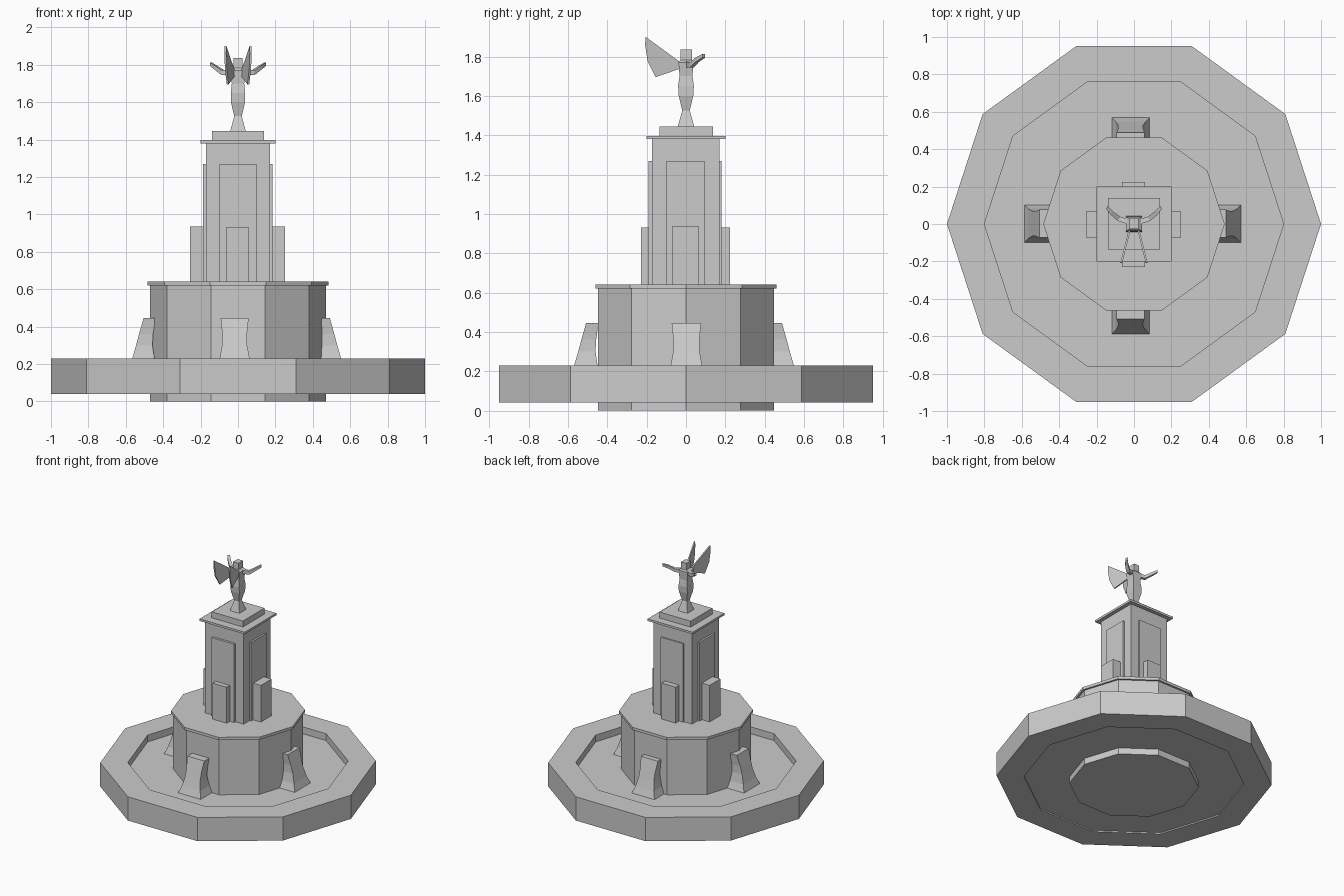
import bpy, bmesh, math
from mathutils import Matrix, Vector

if "Cube" in bpy.data.objects:
    bpy.data.objects.remove(bpy.data.objects["Cube"])


def finish(bm, name):
    bmesh.ops.recalc_face_normals(bm, faces=bm.faces)
    me = bpy.data.meshes.new(name)
    bm.to_mesh(me)
    bm.free()
    ob = bpy.data.objects.new(name, me)
    bpy.context.collection.objects.link(ob)
    return ob


def loft(name, rings, matrix=Matrix()):
    """Skin a list of equal-length point rings and cap both ends."""
    bm = bmesh.new()
    vs = [[bm.verts.new(matrix @ Vector(p)) for p in r] for r in rings]
    n = len(vs[0])
    for a, b in zip(vs, vs[1:]):
        for i in range(n):
            j = (i + 1) % n
            bm.faces.new((a[i], a[j], b[j], b[i]))
    bm.faces.new(vs[0])
    bm.faces.new(vs[-1])
    return finish(bm, name)


def rect(x0, x1, y0, y1, z):
    return [(x0, y0, z), (x1, y0, z), (x1, y1, z), (x0, y1, z)]


def box(name, x0, x1, y0, y1, z0, z1):
    return loft(name, [rect(x0, x1, y0, y1, z0), rect(x0, x1, y0, y1, z1)])


def deca(r, z):
    return [(r * math.cos(math.tau * i / 10), r * math.sin(math.tau * i / 10), z)
            for i in range(10)]


# Ten-sided basin rim: closed profile swept round
bm = bmesh.new()
prof = [(0.8, 0.04), (1.0, 0.04), (1.0, 0.23), (0.8, 0.23)]
rim = [[bm.verts.new(p) for p in deca(r, z)] for r, z in prof]
for k in range(4):
    a, b = rim[k], rim[(k + 1) % 4]
    for i in range(10):
        j = (i + 1) % 10
        bm.faces.new((a[i], a[j], b[j], b[i]))
finish(bm, "basin_rim")

# Basin floor, central drum and its cap
loft("basin_floor", [deca(0.8, 0.05), deca(0.8, 0.175)])
loft("drum", [deca(0.47, 0), deca(0.47, 0.62)])
loft("drum_cap", [deca(0.485, 0.62), deca(0.485, 0.642)])

# Four flared buttresses: z, half width, inner and outer distance
sections = [(0.17, 0.102, 0.43, 0.58), (0.23, 0.08, 0.44, 0.558),
            (0.30, 0.067, 0.45, 0.538), (0.36, 0.066, 0.447, 0.522),
            (0.445, 0.075, 0.435, 0.498)]
for k, side in enumerate(("front", "right", "back", "left")):
    shift = Vector((-0.018, -0.01, 0)) if k % 2 == 0 else Vector((-0.007, 0.002, 0))
    m = Matrix.Translation(shift) @ Matrix.Rotation(k * math.pi / 2, 4, 'Z')
    loft("buttress_" + side, [rect(-w, w, -o, -i, z) for z, w, i, o in sections], m)

# Square tower with ledge and plinth
box("tower", -0.172, 0.17, -0.172, 0.17, 0.64, 1.38)
box("tower_ledge", -0.2, 0.2, -0.2, 0.2, 1.38, 1.397)
box("statue_plinth", -0.138, 0.138, -0.135, 0.138, 1.397, 1.445)

# Raised panels and low blocks crossing the tower on both axes
box("panels_side", -0.187, 0.184, -0.098, 0.095, 0.64, 1.27)
box("panels_front", -0.1, 0.098, -0.19, 0.18, 0.64, 1.27)
box("blocks_side", -0.256, 0.252, -0.071, 0.066, 0.64, 0.935)
box("blocks_front", -0.065, 0.06, -0.229, 0.224, 0.64, 0.93)

# Statue body and head
body = [(1.445, 0.042, 0.042), (1.525, 0.02, 0.019), (1.6, 0.038, 0.037),
        (1.65, 0.038, 0.04), (1.7, 0.033, 0.033), (1.77, 0.042, 0.038),
        (1.785, 0.022, 0.026)]
loft("statue_body", [rect(-x, x, -y, y, z) for z, x, y in body])
box("statue_head", -0.024, 0.024, -0.027, 0.03, 1.78, 1.835)

# Raised arms and swept wings, mirrored left and right
arm = [(0.02, 0.01, 1.76, 0.015), (0.08, 0.028, 1.757, 0.013),
       (0.118, 0.058, 1.784, 0.011), (0.145, 0.09, 1.803, 0.009)]
wing = [(-0.02, 1.765), (-0.205, 1.9), (-0.208, 1.86), (-0.195, 1.775),
        (-0.155, 1.695), (-0.01, 1.745)]
for s, side in ((1, "right"), (-1, "left")):
    loft("arm_" + side, [[(s * (x - 0.6 * r), y + 0.8 * r, z - r), (s * (x + 0.6 * r), y - 0.8 * r, z - r),
                          (s * (x + 0.6 * r), y - 0.8 * r, z + r), (s * (x - 0.6 * r), y + 0.8 * r, z + r)]
                         for x, y, z, r in arm])
    loft("wing_" + side, [[(s * (0.015 - 0.25 * y + d), y, z) for y, z in wing]
                          for d in (-0.004, 0.006)])
